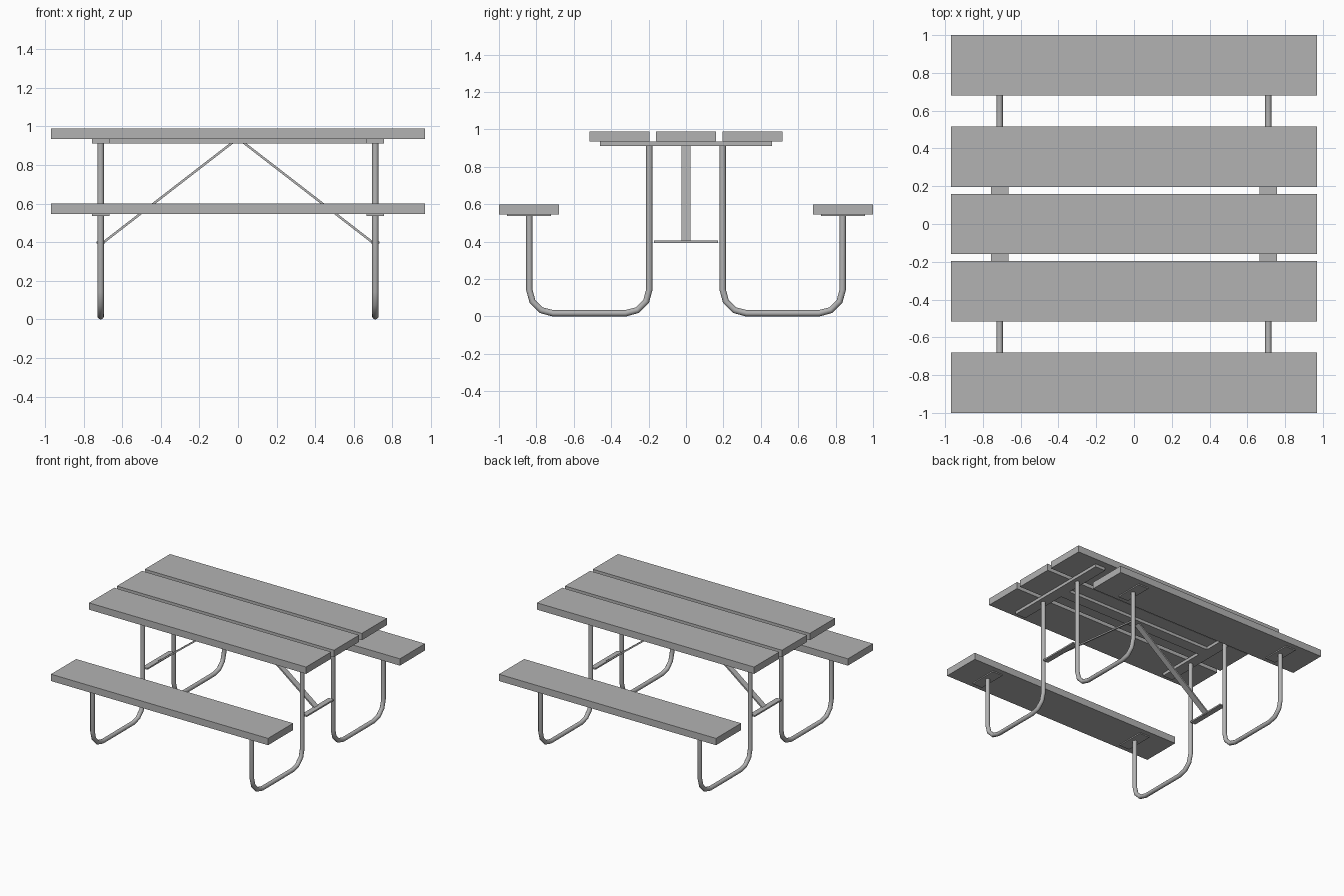
import bpy
import math
from mathutils import Vector

cube = bpy.data.objects.get("Cube")
if cube:
    bpy.data.objects.remove(cube, do_unlink=True)

grey = bpy.data.materials.new("plain_grey")
grey.use_nodes = True
colour = (0.45, 0.45, 0.45, 1)
grey.diffuse_color = colour
grey.node_tree.nodes["Principled BSDF"].inputs["Base Color"].default_value = colour


def box(name, centre, size, tilt=0):
    """Box with its size baked into the mesh, optionally tilted about y."""
    bpy.ops.mesh.primitive_cube_add(size=1, location=centre, rotation=(0, tilt, 0))
    ob = bpy.context.object
    ob.name = name
    ob.scale = size
    bpy.ops.object.transform_apply(location=False, rotation=False, scale=True)
    ob.data.materials.append(grey)
    return ob


def span(name, x, y, z):
    """Box from its lower and upper limits along each axis."""
    limits = (x, y, z)
    return box(name, [(a + b) / 2 for a, b in limits], [b - a for a, b in limits])


def tube(name, points, radius):
    """Round capped tube along a polyline."""
    curve = bpy.data.curves.new(name, "CURVE")
    curve.dimensions = "3D"
    curve.bevel_depth = radius
    curve.bevel_resolution = 4
    curve.use_fill_caps = True
    spline = curve.splines.new("POLY")
    spline.points.add(len(points) - 1)
    for p, co in zip(spline.points, points):
        p.co = (*co, 1)
    ob = bpy.data.objects.new(name, curve)
    bpy.context.collection.objects.link(ob)
    bpy.ops.object.select_all(action="DESELECT")
    ob.select_set(True)
    bpy.context.view_layer.objects.active = ob
    bpy.ops.object.convert(target="MESH")
    ob = bpy.context.object
    ob.data.materials.clear()
    ob.data.materials.append(grey)
    bpy.ops.object.shade_smooth_by_angle(angle=math.radians(40))


LENGTH = (-0.968, 0.968)
LEG_X, OUTER, INNER = 0.711, 0.838, 0.196
BEND, RADIUS = 0.127, 0.017

# Table planks
for label, y in (("front", (-0.515, -0.195)), ("middle", (-0.16, 0.16)), ("back", (0.195, 0.515))):
    span("table_plank_" + label, LENGTH, y, (0.935, 0.99))

# Bench planks
span("bench_front", LENGTH, (-1, -0.68), (0.545, 0.6))
span("bench_back", LENGTH, (0.68, 1), (0.545, 0.6))

# Rail running along the underside of the tabletop
span("centre_rail", (-0.665, 0.665), (-0.047, 0.047), (0.911, 0.935))


def leg_path(x, side):
    """U-shaped path from the bench down, along the ground and up to the table."""
    path = [(OUTER, 0.54)]
    for centre, start in ((OUTER - BEND, 0), (INNER + BEND, 90)):
        for step in range(4):
            a = math.radians(start + step * 30)
            path.append((centre + BEND * math.cos(a), RADIUS + BEND - BEND * math.sin(a)))
    path.append((INNER, 0.915))
    return [(x, side * y, z) for y, z in path]


for end, sx in (("left", 1), ("right", -1)):
    x = sx * LEG_X
    # Bar under the tabletop and low tie bar between the legs
    box("table_support_" + end, (x, 0, 0.923), (0.092, 0.92, 0.024))
    box("tie_bar_" + end, (x, 0, 0.399), (0.045, 0.34, 0.012))

    # Diagonal flat brace
    low, high = Vector((sx * 0.7, 0, 0.397)), Vector((sx * 0.03, 0, 0.915))
    d = high - low
    box("brace_" + end, (low + high) / 2, (d.length, 0.048, 0.012), math.atan2(-d.z, d.x))

    for side, sy in (("front", -1), ("back", 1)):
        tube(f"leg_{side}_{end}", leg_path(x, sy), RADIUS)
        box(f"bench_plate_{side}_{end}", (x, sy * 0.84, 0.541), (0.092, 0.235, 0.01))
